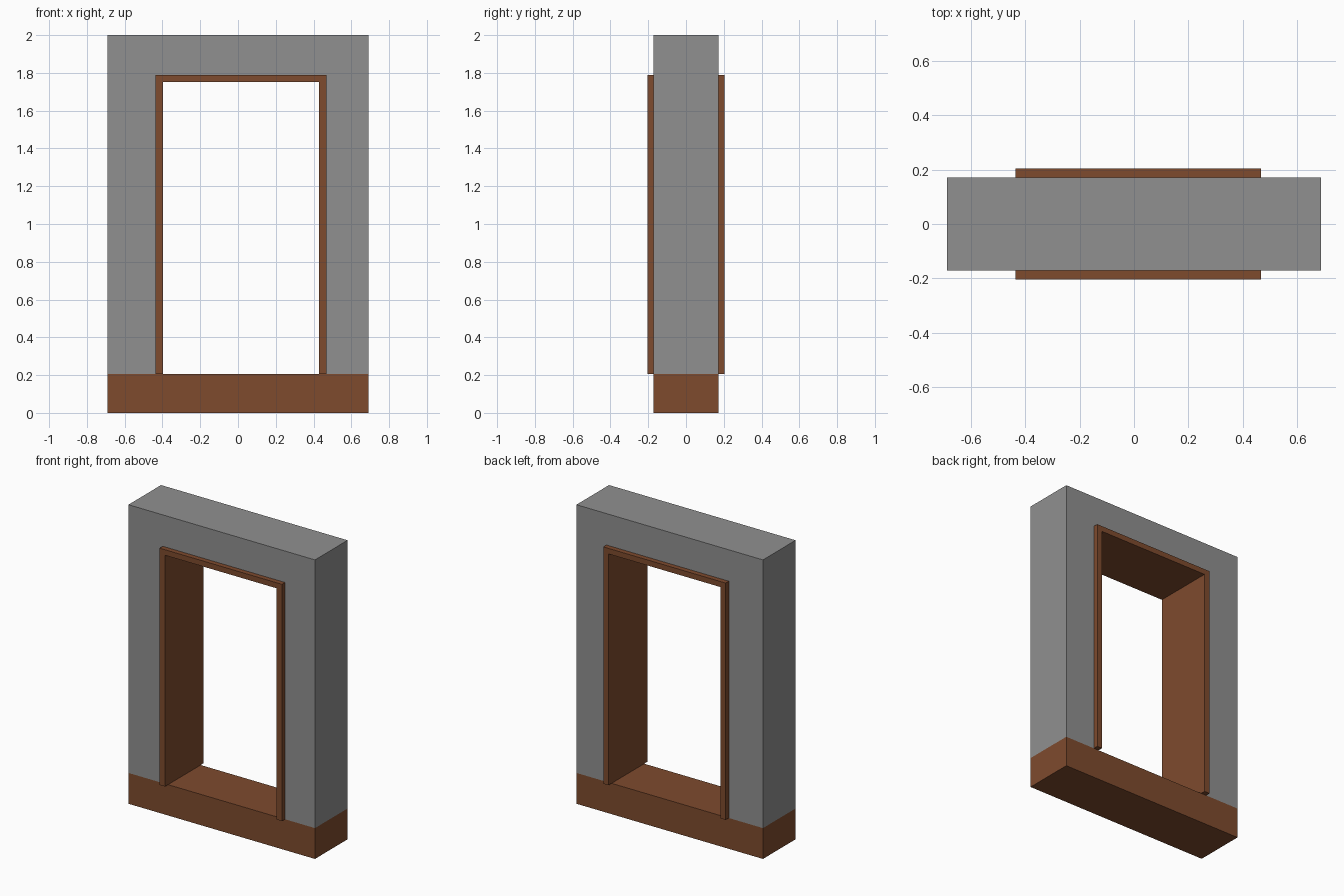
import bpy, bmesh

if "Cube" in bpy.data.objects:
    bpy.data.objects.remove(bpy.data.objects["Cube"])

def material(name, rgb):
    m = bpy.data.materials.new(name)
    m.diffuse_color = (*rgb, 1)
    m.use_nodes = True
    m.node_tree.nodes["Principled BSDF"].inputs["Base Color"].default_value = m.diffuse_color
    return m

grey = material("grey plaster", (0.28, 0.28, 0.28))
brown = material("brown wood", (0.21, 0.07, 0.027))

def prism(name, outline, depth, mat):
    """Extrude an x-z outline symmetrically along y."""
    bm = bmesh.new()
    face = bm.faces.new([bm.verts.new((x, -depth, z)) for x, z in outline])
    ext = bmesh.ops.extrude_face_region(bm, geom=[face])
    verts = [v for v in ext["geom"] if isinstance(v, bmesh.types.BMVert)]
    bmesh.ops.translate(bm, verts=verts, vec=(0, 2 * depth, 0))
    bmesh.ops.recalc_face_normals(bm, faces=bm.faces)
    mesh = bpy.data.meshes.new(name)
    bm.to_mesh(mesh)
    bm.free()
    mesh.materials.append(mat)
    ob = bpy.data.objects.new(name, mesh)
    bpy.context.collection.objects.link(ob)
    return ob

def arch(outer, inner, z0):
    """Upside-down U outline from (left, right, top) of both edges."""
    (ol, orr, ot), (il, ir, it) = outer, inner
    return [(ol, z0), (ol, ot), (orr, ot), (orr, z0),
            (ir, z0), (ir, it), (il, it), (il, z0)]

W, D, SILL = 0.69, 0.172, 0.206
frame_edge = (-0.437, 0.468, 1.79)
opening = (-0.397, 0.43, 1.753)

# wooden base that also forms the door sill
prism("base_sill", [(-W, 0), (W, 0), (W, SILL), (-W, SILL)], D, brown)
# wall around the doorway
prism("wall", arch((-W, W, 2.0), frame_edge, SILL), D, grey)
# door frame, standing proud of the wall on both sides
prism("door_frame", arch(frame_edge, opening, SILL), 0.205, brown)
